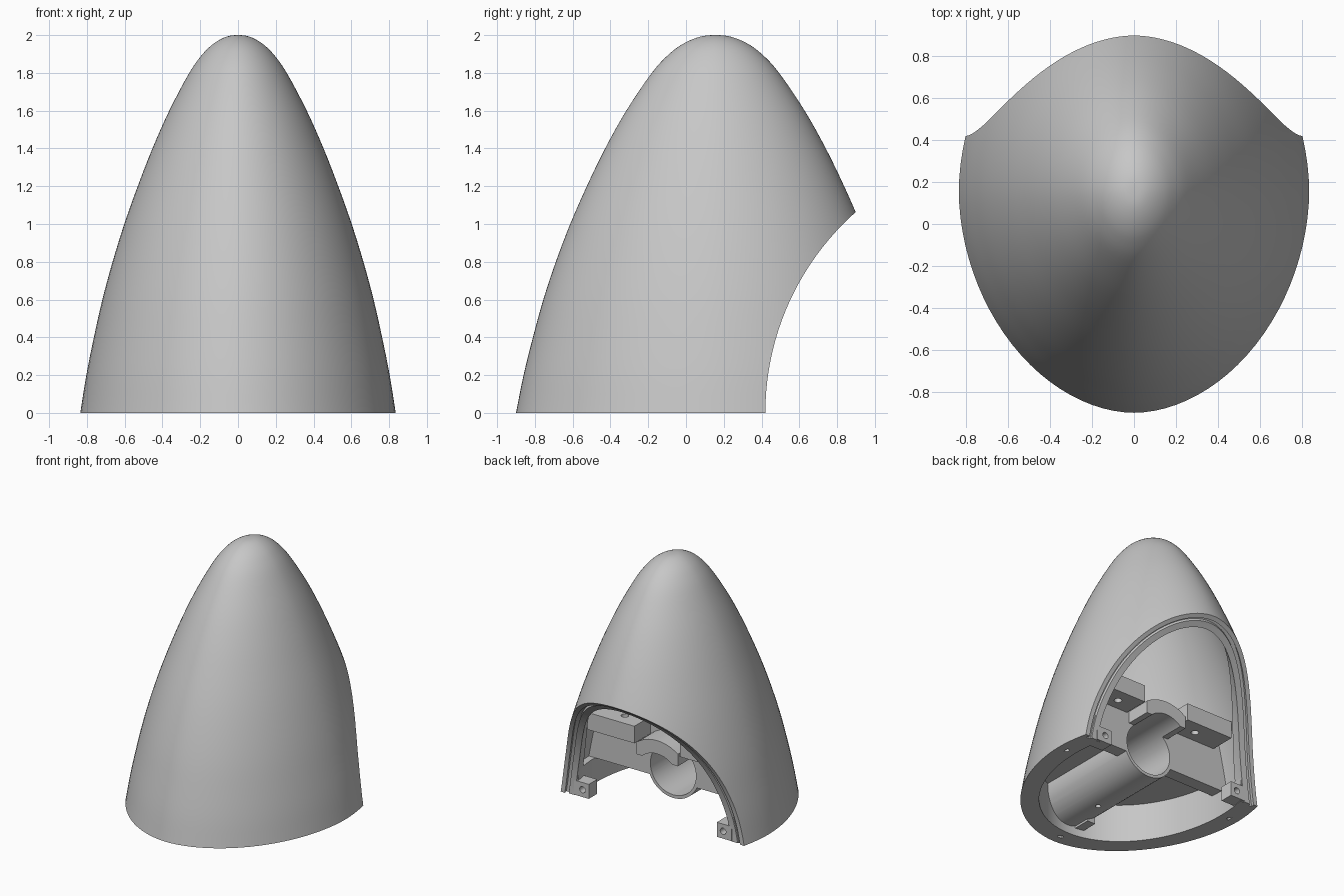
import bpy, bmesh, math
from mathutils import Matrix, Vector

if "Cube" in bpy.data.objects:
    bpy.data.objects.remove(bpy.data.objects["Cube"])

gray = bpy.data.materials.new("light gray")
gray.use_nodes = True
gray.diffuse_color = (0.57, 0.57, 0.57, 1)
gray.node_tree.nodes["Principled BSDF"].inputs["Base Color"].default_value = gray.diffuse_color

CY = 0.156                # y of the cone axis
RX, RY, H = 0.835, 1.056, 2.0
SEG = 96
BORE_Z = 0.29
WALL_Y = 0.16
PLATE_Z = 0.3
# (half width, height) of the cone profile
PROFILE = [(.835, 0), (.803, .2), (.763, .4), (.718, .6), (.664, .8), (.602, 1),
           (.531, 1.2), (.453, 1.4), (.364, 1.6), (.258, 1.8), (.187, 1.9),
           (.125, 1.958), (.06, 1.992), (0, 2)]


def make(name, bm):
    bmesh.ops.recalc_face_normals(bm, faces=bm.faces)
    mesh = bpy.data.meshes.new(name)
    bm.to_mesh(mesh)
    bm.free()
    ob = bpy.data.objects.new(name, mesh)
    bpy.context.collection.objects.link(ob)
    mesh.materials.append(gray)
    return ob


def smooth_profile(steps=4):
    """Catmull-Rom curve through the profile points."""
    p = [Vector(q) for q in PROFILE]
    p = [2 * p[0] - p[1]] + p + [Vector((-p[-2].x, p[-2].y))]
    out = []
    for a, b, c, d in zip(p, p[1:], p[2:], p[3:]):
        for i in range(steps):
            t = i / steps
            out.append(0.5 * (2 * b + (c - a) * t + (2 * a - 5 * b + 4 * c - d) * t ** 2
                              + (3 * b - a - 3 * c + d) * t ** 3))
    return out


def oval(i):
    """Point on the unit outline, slightly leaner than an ellipse."""
    a = math.tau * i / SEG
    return [math.copysign(abs(v) ** 1.055, v) for v in (math.cos(a), math.sin(a))]


def cone(name, inset=0.0, skirt=0.0):
    """Solid oval cone, shrunk by inset, extended down by skirt."""
    bm = bmesh.new()
    rows = []
    for q in smooth_profile():
        if q.x > 1.5 * inset and q.y < H - 1.3 * inset:
            depth = q.x / RX * RY * (1 + 0.04 * (q.y / H) ** 2)
            rows.append((q.x - inset, depth - inset, q.y))
    if skirt:
        rows.insert(0, (*rows[0][:2], -skirt))
    rings = []
    for rx, ry, z in rows:
        rings.append([bm.verts.new((rx * u, CY + ry * v, z)) for u, v in map(oval, range(SEG))])
    for lo, hi in zip(rings, rings[1:]):
        for i in range(SEG):
            j = (i + 1) % SEG
            bm.faces.new((lo[i], lo[j], hi[j], hi[i]))
    bm.faces.new(rings[0])
    tip = bm.verts.new((0, CY, H - inset))
    for i in range(SEG):
        bm.faces.new((rings[-1][i], rings[-1][(i + 1) % SEG], tip))
    return make(name, bm)


def box(name, x0, x1, y0, y1, z0, z1):
    bm = bmesh.new()
    bmesh.ops.create_cube(bm, size=1)
    bmesh.ops.scale(bm, vec=(x1 - x0, y1 - y0, z1 - z0), verts=bm.verts)
    bmesh.ops.translate(bm, vec=((x0 + x1) / 2, (y0 + y1) / 2, (z0 + z1) / 2), verts=bm.verts)
    return make(name, bm)


def rod(name, axis, r, length, center, scale_y=1.0, seg=48):
    bm = bmesh.new()
    rot = {"x": Matrix.Rotation(math.pi / 2, 4, "Y"),
           "y": Matrix.Rotation(math.pi / 2, 4, "X"), "z": Matrix()}[axis]
    bmesh.ops.create_cone(bm, cap_ends=True, segments=seg, radius1=r, radius2=r, depth=length,
                          matrix=Matrix.Translation(center) @ rot @ Matrix.Diagonal((1, scale_y, 1, 1)))
    return make(name, bm)


def y_rod(name, r, y0, y1):
    """Rod on the tube axis."""
    return rod(name, "y", r, y1 - y0, (0, (y0 + y1) / 2, BORE_Z))


def cut(ob, tool, op="DIFFERENCE"):
    """Apply a boolean and remove its tool."""
    mod = ob.modifiers.new("cut", "BOOLEAN")
    mod.operation, mod.object, mod.solver = op, tool, "EXACT"
    bpy.context.view_layer.objects.active = ob
    bpy.ops.object.modifier_apply(modifier=mod.name)
    bpy.data.objects.remove(tool)


def back_round(r):
    """Large cylinder that scoops away the back."""
    return rod("cutter", "x", r, 3, (0, 1.84, 0), seg=160)


def clip_to_cone(ob):
    cut(ob, cone("cutter", 0.05), "INTERSECT")


parts = []


# Skin, recessed groove floor and raised inner lip around the back opening
def shell(name, outer, inner, r):
    ob = cone(name, outer)
    cut(ob, cone("cutter", inner, 0.1))
    cut(ob, back_round(r))
    parts.append(ob)
    return ob


shell("outer_skin", 0, 0.035, 1.42)
shell("groove_floor", 0.034, 0.065, 1.45)
lip = shell("inner_lip", 0.064, 0.115, 1.43)
cut(lip, back_round(1.53), "INTERSECT")

# Base flange with screw holes, taller in front of the bulkhead
flange = cone("base_flange", 0.06)
height = box("cutter", -2, 2, -2, 2, -1, 0.2)
cut(height, box("cutter", -3, 3, -3, WALL_Y - 0.05, -2, PLATE_Z + 0.02), "UNION")
cut(flange, height, "INTERSECT")
cut(flange, rod("cutter", "z", 0.685, 1, (0, CY, 0), 0.9 / 0.685, SEG))
cut(flange, back_round(1.44))
for x, y in ((0.765, CY), (-0.765, CY), (0, -0.825)):
    cut(flange, rod("cutter", "z", 0.022, 0.3, (x, y, 0), seg=20))
parts.append(flange)

# Bulkhead wall, deck in front of it and the tube to the front
bulkhead = box("bulkhead", -1, 1, -1.2, WALL_Y, PLATE_Z, 0.66)
cut(bulkhead, box("cutter", -1, 1, WALL_Y - 0.1, WALL_Y, 0.2, 0.66), "UNION")
clip_to_cone(bulkhead)
tube = y_rod("tube", 0.225, -0.95, WALL_Y)
clip_to_cone(tube)
cut(bulkhead, tube, "UNION")
cut(bulkhead, y_rod("cutter", 0.2, -0.75, 0.5))
cut(bulkhead, rod("cutter", "z", 0.02, 0.25, (0, -0.4, 0.1), seg=16))
parts.append(bulkhead)
parts.append(box("tube_key", -0.14, -0.07, -0.78, -0.6, 0.06, 0.16))

# Arched saddle above the tube mouth
saddle = y_rod("saddle", 0.305, 0.1, 0.36)
cut(saddle, y_rod("cutter", 0.2, -0.3, 0.7))
cut(saddle, box("cutter", -0.18, 0.18, -1, 1, BORE_Z + 0.15, 1), "INTERSECT")
parts.append(saddle)

# Mounting blocks and corner tabs on both sides
for side, s in (("left", 1), ("right", -1)):
    xs = sorted((0.2 * s, 0.61 * s))
    block = box(side + "_mounting_block", *xs, WALL_Y - 0.05, 0.36, 0.52, 0.655)
    clip_to_cone(block)
    cut(block, rod("cutter", "z", 0.028, 0.5, (0.36 * s, 0.25, 0.6), seg=24))
    xs = sorted((0.56 * s, 0.69 * s))
    tab = box(side + "_corner_tab", *xs, 0.31, 0.415, 0.005, 0.12)
    cut(tab, rod("cutter", "y", 0.025, 0.5, (0.615 * s, 0.35, 0.063), seg=24))
    parts += [block, tab]

# Smooth shading with sharp edges kept
bpy.ops.object.select_all(action="DESELECT")
for ob in parts:
    ob.select_set(True)
bpy.context.view_layer.objects.active = parts[0]
bpy.ops.object.shade_smooth_by_angle(angle=math.radians(30))
